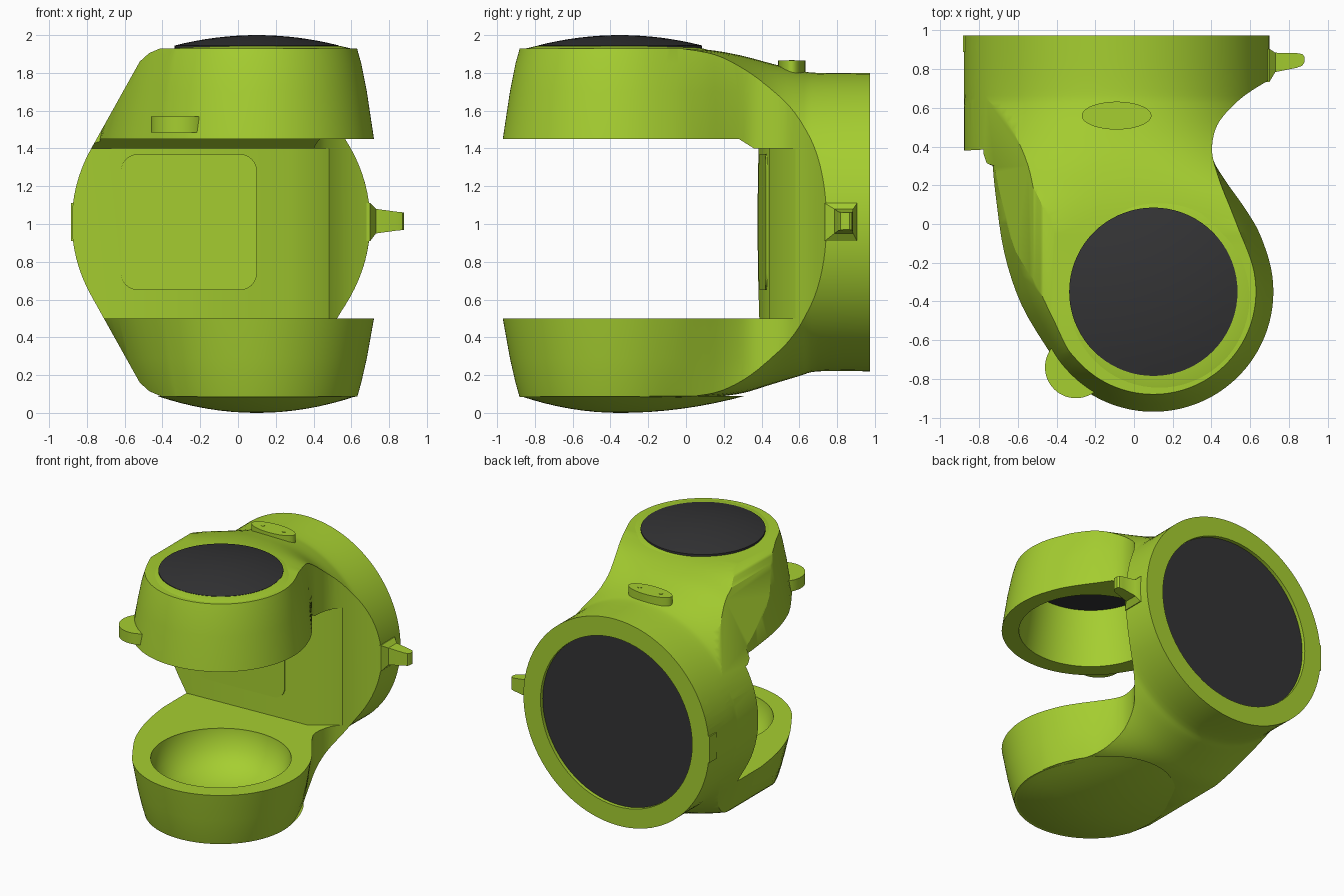
import bpy, bmesh, math
from mathutils import Vector

if "Cube" in bpy.data.objects:
    bpy.data.objects.remove(bpy.data.objects["Cube"])


def material(name, rgb):
    m = bpy.data.materials.new(name)
    m.use_nodes = True
    m.diffuse_color = (*rgb, 1)
    m.node_tree.nodes["Principled BSDF"].inputs["Base Color"].default_value = (*rgb, 1)
    return m


GREEN = material("lime_green", (0.38, 0.62, 0.03))
DARK = material("charcoal", (0.033, 0.033, 0.035))


def smooth(obj, angle=35):
    bpy.ops.object.select_all(action="DESELECT")
    obj.select_set(True)
    bpy.context.view_layer.objects.active = obj
    bpy.ops.object.shade_smooth_by_angle(angle=math.radians(angle))


def loft(name, rings, mat=GREEN):
    """Skin a stack of equal-length point rings and cap both ends."""
    bm = bmesh.new()
    rows = [[bm.verts.new(p) for p in ring] for ring in rings]
    n = len(rows[0])
    for a, b in zip(rows, rows[1:]):
        for i in range(n):
            j = (i + 1) % n
            bm.faces.new((a[i], a[j], b[j], b[i]))
    bm.faces.new(rows[0])
    bm.faces.new(rows[-1])
    bmesh.ops.recalc_face_normals(bm, faces=bm.faces)
    mesh = bpy.data.meshes.new(name)
    bm.to_mesh(mesh)
    bm.free()
    obj = bpy.data.objects.new(name, mesh)
    bpy.context.collection.objects.link(obj)
    mesh.materials.append(mat)
    smooth(obj)
    return obj


def ellipse(x, y, z, rx, ry=None, n=72):
    ry = ry or rx
    return [(x + rx * math.cos(math.tau * i / n), y + ry * math.sin(math.tau * i / n), z)
            for i in range(n)]


def lathe(name, x, y, profile, mat=GREEN):
    return loft(name, [ellipse(x, y, z, r) for r, z in profile], mat)


def prism(name, outline, z0, z1, mat=GREEN):
    return loft(name, [[(x, y, z) for x, y in outline] for z in (z0, z1)], mat)


def back_disc(name, r, y0, y1, mat=GREEN):
    return loft(name, [[(px, y, pz) for px, pz, _ in ellipse(RX, RZ, 0, r)]
                       for y in (y0, y1)], mat)


def boolean(obj, cutter, operation="DIFFERENCE"):
    bpy.context.view_layer.objects.active = obj
    mod = obj.modifiers.new("cut", "BOOLEAN")
    mod.operation, mod.object, mod.solver = operation, cutter, "EXACT"
    bpy.ops.object.modifier_apply(modifier=mod.name)
    bpy.data.objects.remove(cutter)


def curve(points, steps=4):
    """Smooth an open run of points."""
    pts = [Vector(p) for p in points]
    pts = [pts[0]] + pts + [pts[-1]]
    out = []
    for a, b, c, d in zip(pts, pts[1:], pts[2:], pts[3:]):
        for s in range(steps):
            t = s / steps
            out.append(0.5 * (2 * b + (c - a) * t + (2 * a - 5 * b + 4 * c - d) * t * t
                              + (3 * b - a - 3 * c + d) * t ** 3))
    return out + [pts[-1]]


RX, RZ = -0.09, 1.01      # centre of the rear ring
CX, CY = 0.1, -0.35       # centre of the cups


def plan(left, radius, right):
    nose = [(CX + radius * math.cos(math.radians(a)), CY + radius * math.sin(math.radians(a)))
            for a in range(210, 381, 10)]
    waist = [(0.41, 0.33), (0.405, 0.42), (0.43, 0.51), (0.49, 0.59),
             (0.58, 0.67), (0.72, 0.755), (0.9, 0.84)]
    return ([Vector((-0.92, 1.05)), Vector((-0.92, 0.39))] + curve(left + nose + right + waist)
            + [Vector((0.9, 1.05))])


wide = plan([(-0.73, 0.3), (-0.715, 0.15), (-0.67, -0.15), (-0.58, -0.42)],
            0.62, [(0.635, -0.02), (0.56, 0.1), (0.475, 0.22)])
narrow = plan([(-0.62, 0.3), (-0.57, 0.1), (-0.53, -0.12), (-0.46, -0.38)],
              0.53, [(0.55, -0.05), (0.495, 0.08), (0.44, 0.21)])

# Body: tapered plan shape trimmed by a ring that flares into the arms
levels = [(0.02, 1), (0.08, 1), (0.16, 0.75), (0.29, 0.42), (0.5, 0),
          (1.45, 0), (1.7, 0.42), (1.85, 0.75), (1.93, 1), (1.99, 1)]
body = loft("body", [[(*w.lerp(n, t), z) for w, n in zip(wide, narrow)] for z, t in levels])


def flare_section(y, x, w, top, bottom, power):
    ring = []
    for i in range(96):
        c, s = math.cos(math.tau * i / 96), math.sin(math.tau * i / 96)
        h = top if s > 0 else bottom
        ring.append((x + w * math.copysign(abs(c) ** (2 / power), c), y,
                     RZ + h * math.copysign(abs(s) ** (2 / power), s)))
    return ring


flare = curve([(-1.1, CX, 1.4, 0.92, 0.925, 8), (-0.2, CX, 1.4, 0.92, 0.925, 8),
               (0.0, 0.06, 1.1, 0.92, 0.93, 4.5), (0.15, 0.03, 0.97, 0.908, 0.925, 3.3),
               (0.3, -0.05, 0.9, 0.88, 0.905, 2.6), (0.45, RX, 0.82, 0.84, 0.86, 2.25),
               (0.6, RX, 0.79, 0.803, 0.815, 2.05), (0.7, RX, 0.79, 0.79, 0.79, 2),
               (0.975, RX, 0.79, 0.79, 0.79, 2)], 4)
boolean(body, loft("flare", [flare_section(*s) for s in flare]), "INTERSECT")

# Slanted left flank, running tangent to the ring and rounding over at the arms
upper = [(0.4, 1.1), (-0.2, 0.95), (-0.31, 0.925), (-0.38, 0.895), (-0.43, 0.85)]
arc = [(0.79 * math.cos(math.radians(a)), 0.79 * math.sin(math.radians(a)))
       for a in range(150, 211, 4)]
flank = [(1.5, 1.1)] + upper + arc + [(x, -z) for x, z in reversed(upper)] + [(1.5, -1.1)]
boolean(body, loft("flank", [[(RX + x, y, RZ + z) for x, z in flank] for y in (-1.2, 1.2)]),
        "INTERSECT")

# Opening between the arms, with a sloped ceiling edge and slanted rear wall
gap = [(-1.3, 0.5), (-1.3, 1.45), (0.28, 1.45), (0.36, 1.4), (0.36, 0.5)]
boolean(body, loft("gap_front", [[(x, y, z) for y, z in gap] for x in (-1.3, 1.3)]))
boolean(body, prism("gap_rear", [(-1.3, 0.1), (1.3, 0.1), (1.3, 0.58), (0.48, 0.58),
                                 (0.28, 0.44), (-1.3, 0.357)], 0.5, 1.4))

# Hollow cups and rear recess
boolean(body, lathe("upper_hollow", CX, CY, [(0.5, 1.4), (0.5, 1.46), (0.44, 1.87)]))
boolean(body, lathe("lower_hollow", CX, CY, [(0.49, 0.55), (0.49, 0.49), (0.45, 0.36),
                                             (0.36, 0.26), (0.2, 0.2), (0.01, 0.18)]))
boolean(body, back_disc("rear_recess", 0.645, 0.945, 1.1))
smooth(body, 32)


# Domes and lenses; the lower dome stretches back under its arm
def dome(name, r, z_edge, z_top, mat, stretch=1.0):
    rings = []
    for t in [i / 8 for i in range(8)] + [0.995]:
        z = z_edge + (z_top - z_edge) * (1 - (1 - t) ** 2)
        rings.append([(x, CY + (y - CY) * (stretch if y > CY else 1), z)
                      for x, y, z in ellipse(CX, CY, z, r * (1 - t))])
    return loft(name, rings, mat)


dome("upper_lens", 0.435, 1.945, 2.0, DARK)
lathe("upper_lens_edge", CX, CY, [(0.435, 1.9), (0.435, 1.945)], DARK)
lathe("upper_lens_inside", CX, CY, [(0.435, 1.864), (0.435, 1.872)], DARK)
lathe("upper_shoulder", CX + 0.03, CY - 0.03, [(0.487, 1.925), (0.41, 1.943)])
dome("lower_dome", 0.53, 0.09, 0.0, GREEN, 1.25)
back_disc("rear_lens", 0.644, 0.94, 0.949, DARK)

# Panel on the rear wall, with rounded corners
corners = []
for k, (sx, sz) in enumerate([(1, 1), (-1, 1), (-1, -1), (1, -1)]):
    for a in range(0, 91, 15):
        t = math.radians(90 * k + a)
        corners.append((-0.26 + sx * 0.27 + 0.09 * math.cos(t),
                        1.01 + sz * 0.27 + 0.09 * math.sin(t)))
loft("wall_panel", [[(x, 0.44 + (x - 0.28) * 0.0525 + d, z) for x, z in corners]
                    for d in (-0.008, 0.001)])

# Side lug, tapering from a square foot to a rounded tip
lug = [(0.64, 0.82, 0.09, 1.01, 0.1), (0.7, 0.82, 0.085, 1.01, 0.1),
       (0.73, 0.835, 0.05, 1.015, 0.065), (0.84, 0.845, 0.038, 1.015, 0.05),
       (0.87, 0.848, 0.03, 1.015, 0.047), (0.88, 0.85, 0.015, 1.015, 0.045)]
loft("side_lug", [[(x, y + sy * hy, z + sz * hz) for sy, sz in
                   ((-1, -1), (1, -1), (1, 1), (-1, 1))] for x, y, hy, z, hz in lug])

# Front thumb tab, top button with two dots, and the side catch
tab = lathe("thumb_tab", -0.30, -0.74, [(0.16, 1.485), (0.16, 1.57)])
boolean(tab, lathe("tab_clearance", CX, CY, [(0.52, 1.3), (0.52, 1.7)]))
loft("top_button", [ellipse(RX, 0.56, z, 0.18, 0.072) for z in (1.74, 1.865)])
for side in (-1, 1):
    lathe("button_dot", RX + side * 0.09, 0.56, [(0.015, 1.86), (0.015, 1.868)])
prism("side_catch", [(-0.883, 0.89), (-0.84, 0.89), (-0.84, 0.975), (-0.883, 0.975)], 0.91, 1.11)
